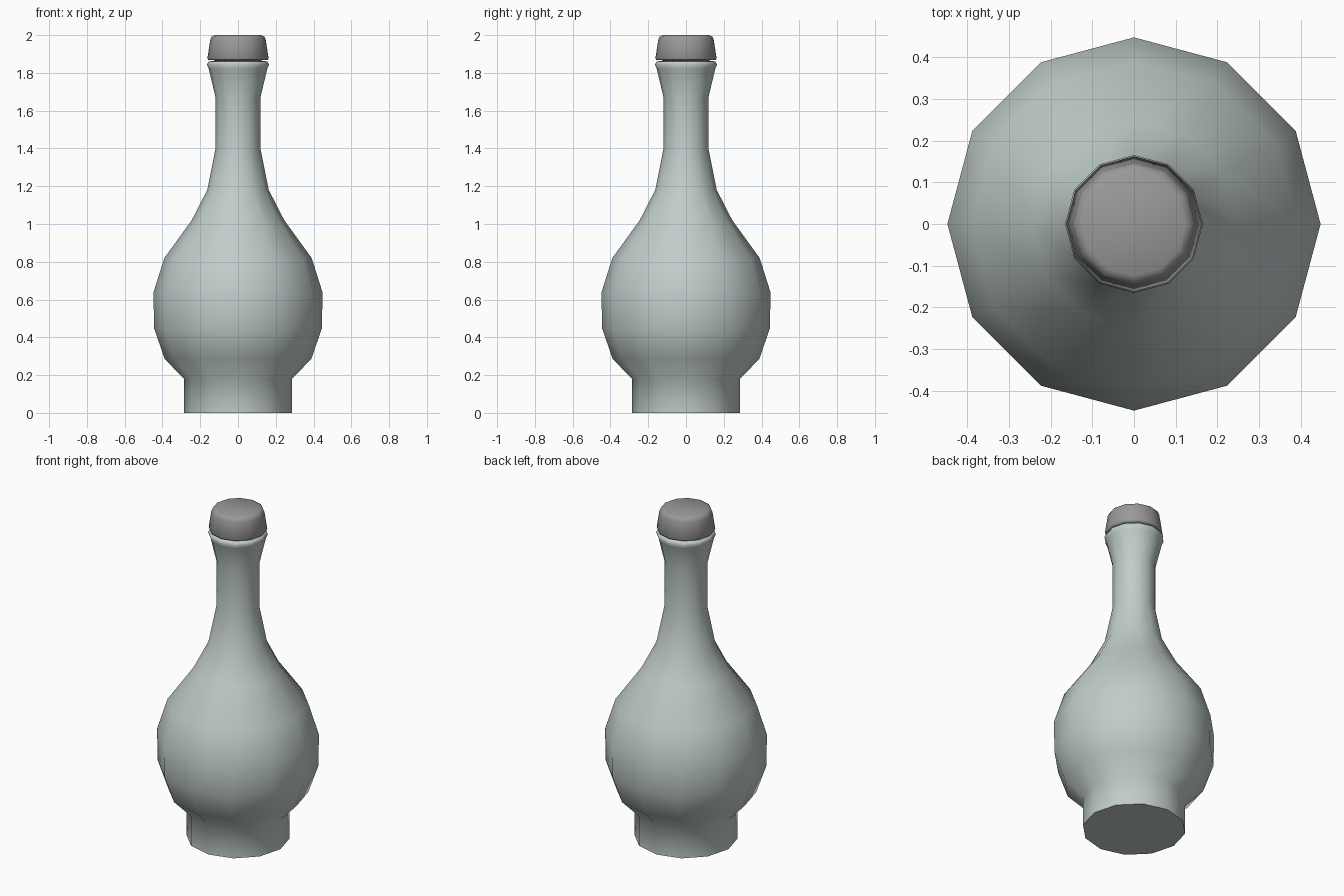
import bpy, bmesh, math

if "Cube" in bpy.data.objects:
    bpy.data.objects.remove(bpy.data.objects["Cube"])

SIDES = 12


def material(name, color):
    m = bpy.data.materials.new(name)
    m.diffuse_color = color
    m.use_nodes = True
    m.node_tree.nodes["Principled BSDF"].inputs["Base Color"].default_value = m.diffuse_color
    return m


def lathe(name, profile, mat):
    """Revolve (radius, height) points into a closed 12-sided solid."""
    bm = bmesh.new()
    rings = []
    for r, z in profile:
        rings.append([bm.verts.new((r * math.cos(math.tau * i / SIDES),
                                    r * math.sin(math.tau * i / SIDES), z))
                      for i in range(SIDES)])
    for a, b in zip(rings, rings[1:]):
        for i in range(SIDES):
            j = (i + 1) % SIDES
            bm.faces.new((a[i], a[j], b[j], b[i]))
    bm.faces.new(rings[0][::-1])
    bm.faces.new(rings[-1])
    bmesh.ops.recalc_face_normals(bm, faces=bm.faces)
    mesh = bpy.data.meshes.new(name)
    bm.to_mesh(mesh)
    bm.free()
    mesh.materials.append(mat)
    obj = bpy.data.objects.new(name, mesh)
    bpy.context.collection.objects.link(obj)
    bpy.ops.object.select_all(action='DESELECT')
    obj.select_set(True)
    bpy.context.view_layer.objects.active = obj
    bpy.ops.object.shade_smooth_by_angle(angle=math.radians(62))
    return obj


# Bottle: foot, round belly, slim neck and flared lip
lathe("bottle_body", [
    (0.285, 0.0), (0.285, 0.18), (0.388, 0.285), (0.445, 0.45),
    (0.447, 0.64), (0.39, 0.82), (0.245, 1.02), (0.163, 1.18),
    (0.119, 1.40), (0.119, 1.67), (0.155, 1.822), (0.165, 1.843),
    (0.157, 1.86), (0.13, 1.864)], material("glass", (0.53, 0.61, 0.59, 1)))

# Tapered stopper cap with a rounded top edge, its stem hidden in the neck
lathe("bottle_cap", [
    (0.10, 1.85), (0.13, 1.868), (0.157, 1.868), (0.162, 1.876), (0.147, 1.975),
    (0.14, 1.991), (0.124, 2.0)], material("cap", (0.32, 0.32, 0.32, 1)))
